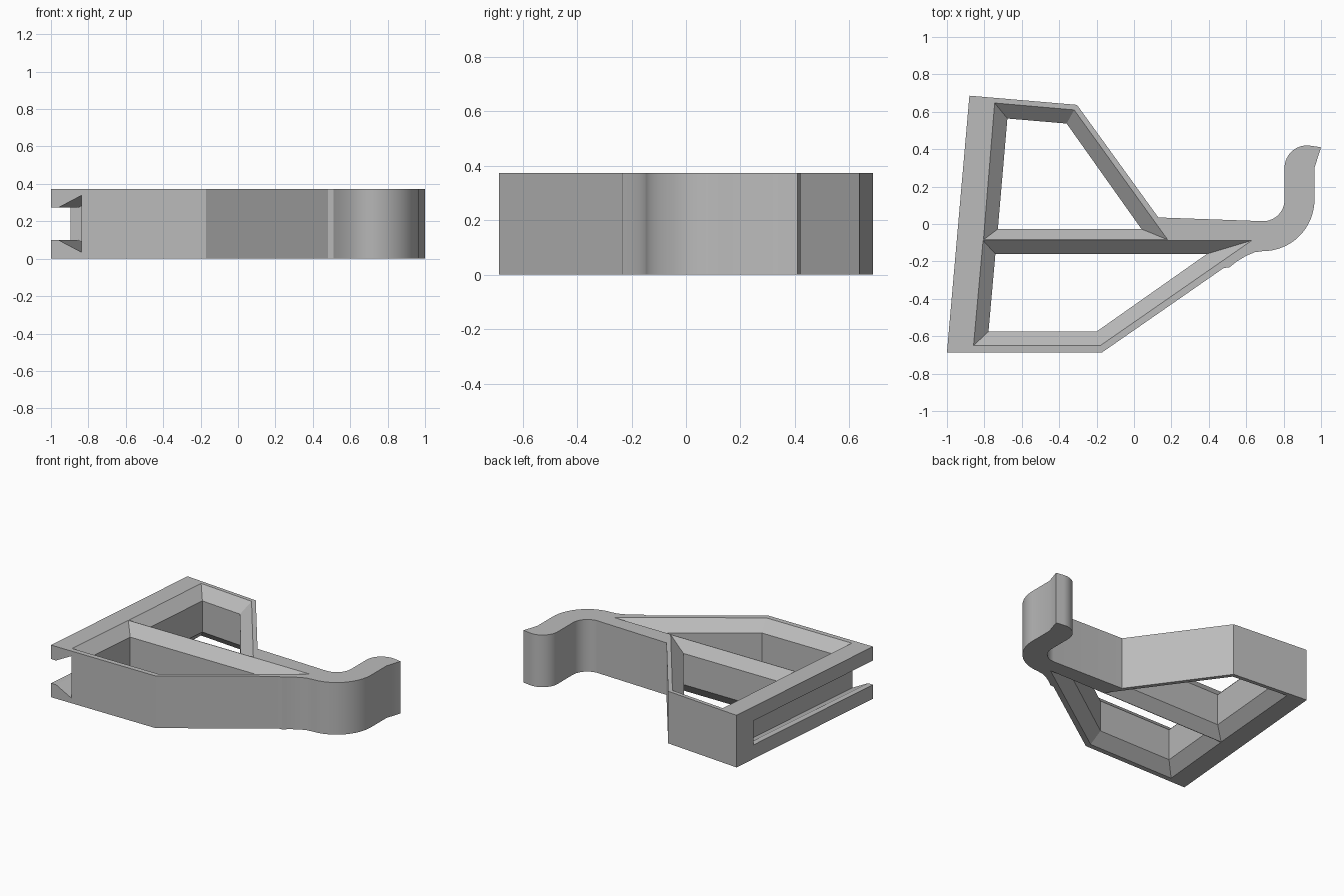
import bpy, bmesh
from math import cos, sin, radians

if "Cube" in bpy.data.objects:
    bpy.data.objects.remove(bpy.data.objects["Cube"], do_unlink=True)

HEIGHT = 0.373
BEVEL = 0.075

grey = bpy.data.materials.new("plain_grey")
grey.use_nodes = True
grey.diffuse_color = (0.5, 0.5, 0.5, 1)
grey.node_tree.nodes["Principled BSDF"].inputs["Base Color"].default_value = (0.5, 0.5, 0.5, 1)


def arc(cx, cy, r, start, end, n=16):
    angles = [radians(start + (end - start) * i / n) for i in range(n + 1)]
    return [(cx + r * cos(a), cy + r * sin(a)) for a in angles]


def loft(name, rings):
    """Closed solid through matching rings of 3D points."""
    bm = bmesh.new()
    loops = [[bm.verts.new(p) for p in ring] for ring in rings]
    n = len(loops[0])
    for a, b in zip(loops, loops[1:]):
        for i in range(n):
            j = (i + 1) % n
            bm.faces.new((a[i], a[j], b[j], b[i]))
    bm.faces.new(loops[0][::-1])
    bm.faces.new(loops[-1])
    bmesh.ops.recalc_face_normals(bm, faces=bm.faces)
    mesh = bpy.data.meshes.new(name)
    bm.to_mesh(mesh)
    bm.free()
    mesh.materials.append(grey)
    ob = bpy.data.objects.new(name, mesh)
    bpy.context.collection.objects.link(ob)
    return ob


def flat(points, z):
    return [(x, y, z) for x, y in points]


# Body outline with the curved hook arm
outline = [(-1, -0.686), (-0.17, -0.686), (0.48, -0.235), (0.51, -0.232),
           (0.55, -0.2), (0.6, -0.17), (0.645, -0.151)]
outline += arc(0.69, 0.13, 0.275, -90, 0)
outline += [(0.965, 0.3), (1, 0.41)]
outline += arc(0.925, 0.3, 0.12, 80, 180)
outline += arc(0.69, 0.13, 0.115, 0, -90)
outline += [(0.13, 0.035), (-0.305, 0.637), (-0.88, 0.686)]
frame = loft("hooked_frame", [flat(outline, 0), flat(outline, HEIGHT)])


# Pockets: wide at both faces, narrow through the middle
def pocket(name, wide, narrow):
    levels = [(wide, -0.05), (wide, 0), (narrow, BEVEL),
              (narrow, HEIGHT - BEVEL), (wide, HEIGHT), (wide, HEIGHT + 0.05)]
    return loft(name, [flat(p, z) for p, z in levels])


rear = pocket("rear_pocket_cutter",
              [(-0.745, 0.647), (-0.32, 0.61), (0.18, -0.084), (-0.805, -0.084)],
              [(-0.677, 0.564), (-0.36, 0.537), (0.04, -0.027), (-0.728, -0.027)])
front = pocket("front_pocket_cutter",
               [(-0.807, -0.088), (0.63, -0.088), (-0.18, -0.65), (-0.858, -0.65)],
               [(-0.741, -0.16), (0.39, -0.16), (-0.2, -0.575), (-0.778, -0.575)])

# Dovetail slot along the slanted side, open at the front end only
section = [(-0.05, 0.1), (0.04, 0.1), (0.163, 0.035)]
section += [(d, HEIGHT - z) for d, z in reversed(section)]


def slot_ring(t):
    return [(-1 + 0.12 * t + d, -0.686 + 1.372 * t, z) for d, z in section]


slot = loft("dovetail_slot_cutter", [slot_ring(-0.05), slot_ring(0.875)])

# Cut, keep the result and drop the cutters
cutters = (rear, front, slot)
for cutter in cutters:
    cutter.hide_render = True
    mod = frame.modifiers.new(cutter.name, 'BOOLEAN')
    mod.operation = 'DIFFERENCE'
    mod.solver = 'EXACT'
    mod.object = cutter
deps = bpy.context.evaluated_depsgraph_get()
result = bpy.data.meshes.new_from_object(frame.evaluated_get(deps))
frame.modifiers.clear()
frame.data = result
for cutter in cutters:
    bpy.data.objects.remove(cutter, do_unlink=True)

# Smooth the hook curves, keep the hard edges
bpy.ops.object.select_all(action='DESELECT')
frame.select_set(True)
bpy.context.view_layer.objects.active = frame
bpy.ops.object.shade_smooth_by_angle(angle=radians(20))
